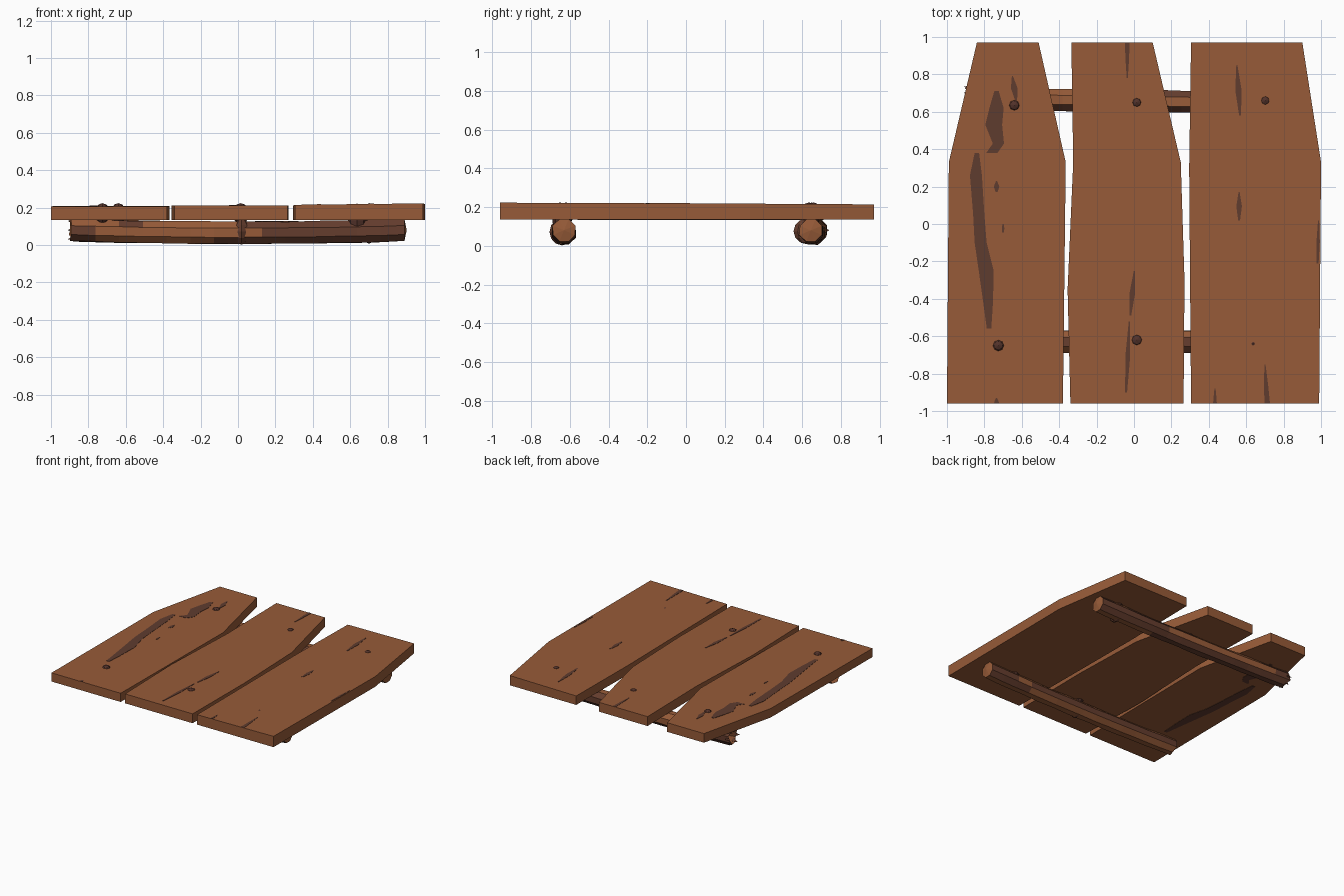
import bpy, bmesh, math, random
from mathutils import Vector

random.seed(7)
cube = bpy.data.objects.get("Cube")
if cube:
    bpy.data.objects.remove(cube)


def material(name, rgb):
    m = bpy.data.materials.new(name)
    m.use_nodes = True
    m.diffuse_color = (*rgb, 1)
    m.node_tree.nodes["Principled BSDF"].inputs["Base Color"].default_value = (*rgb, 1)
    return m


WOOD = material("warm wood", (0.31, 0.105, 0.04))
STAIN = material("dark stained wood", (0.115, 0.045, 0.028))
BARK = material("dark bark", (0.13, 0.047, 0.027))
IRON = material("rusty nail", (0.085, 0.032, 0.023))


def finish(name, bm, *mats):
    bmesh.ops.recalc_face_normals(bm, faces=bm.faces[:])
    mesh = bpy.data.meshes.new(name)
    bm.to_mesh(mesh)
    bm.free()
    for m in mats:
        mesh.materials.append(m)
    ob = bpy.data.objects.new(name, mesh)
    bpy.context.collection.objects.link(ob)
    return ob


def slab(name, outline, bottom, top, mat):
    """Prism between two height functions of x and y."""
    bm = bmesh.new()
    low = [bm.verts.new((x, y, bottom(x, y))) for x, y in outline]
    high = [bm.verts.new((x, y, top(x, y))) for x, y in outline]
    bm.faces.new(low[::-1])
    bm.faces.new(high)
    n = len(outline)
    for i in range(n):
        j = (i + 1) % n
        bm.faces.new((low[i], low[j], high[j], high[i]))
    return finish(name, bm, mat)


UNDER = 0.135
tops = {
    "left": lambda x, y: 0.215 + 0.011 * (x - 0.3) - 0.004 * (y + 0.96),
    "middle": lambda x, y: 0.211,
    "right": lambda x, y: 0.207 + 0.002 * y,
}

# Planks
planks = {
    "right": [(-1, -.96), (-.38, -.96), (-.365, .33), (-.51, .97), (-.84, .97), (-.99, .33)],
    "middle": [(-.34, -.96), (.265, -.96), (.27, -.3), (.25, .33), (.1, .97),
               (-.335, .97), (-.325, .33), (-.355, -.35)],
    "left": [(.305, -.96), (.99, -.96), (1, .33), (.9, .97), (.305, .97), (.295, .3)],
}
for side, outline in planks.items():
    slab(side + "_plank", outline, lambda x, y: UNDER, tops[side], WOOD)


# Stains: thin plates along a spine of (x, y, half width)
def stain(name, side, spine, under=False):
    outline = [(x + w, y) for x, y, w in spine] + [(x - w, y) for x, y, w in reversed(spine)]
    top = tops[side]
    if under:
        slab(name, outline, lambda x, y: UNDER - .002, lambda x, y: UNDER + .001, STAIN)
    else:
        slab(name, outline, lambda x, y: top(x, y) - .002, lambda x, y: top(x, y) + .002, STAIN)


long_stain = [(-.84, .38, .012), (-.845, .26, .032), (-.83, .05, .03), (-.82, -.1, .032),
              (-.79, -.25, .04), (-.78, -.42, .026), (-.775, -.56, .012)]
short_stain = [(-.735, .71, .012), (-.735, .62, .038), (-.75, .53, .045), (-.725, .43, .03),
               (-.76, .38, .03)]
for under in (False, True):
    suffix = "_under" if under else ""
    stain("long_stain" + suffix, "right", long_stain, under)
    stain("short_stain" + suffix, "right", short_stain, under)


def crack(side, x0, y0, x1, y1, w, open_end=False):
    """A spindle, or a wedge that is widest at its second end."""
    xm, ym = (x0 + x1) / 2, (y0 + y1) / 2
    stain(side + "_crack", side, [(x0, y0, .003), (xm, ym, w * (.7 if open_end else 1)),
                                  (x1, y1, w if open_end else .005)])


crack("right", -.65, .79, -.63, .66, .018)
crack("right", -.735, .23, -.735, .17, .015)
crack("right", -.7, 0, -.7, -.045, .007)
crack("right", -.735, -.93, -.735, -.96, .014, True)
crack("middle", -.036, .78, -.036, .969, .013, True)
crack("middle", .002, -.25, -.02, -.49, .015)
crack("middle", -.025, -.52, -.042, -.9, .013)
crack("left", .55, .85, .567, .58, .017)
crack("left", .562, .17, .562, .02, .015)
crack("left", .7, -.75, .712, -.959, .015, True)
crack("left", .433, -.88, .433, -.959, .01, True)
crack("left", .987, .02, .982, -.21, .009)


# Nails and knots
def ball(name, centre, size, mat):
    bm = bmesh.new()
    bmesh.ops.create_uvsphere(bm, u_segments=8, v_segments=6, radius=1)
    for v in bm.verts:
        v.co = Vector(c + s * k for c, s, k in zip(centre, size, v.co))
    return finish(name, bm, mat)


for x, y, r in [(-.725, -.65, .042), (.015, -.62, .045), (-.64, .635, .042),
                (.015, .65, .038), (.702, .66, .038)]:
    ball("nail", (x, y, .168), (r, r, .056), IRON)
ball("sunken_nail", (.637, -.64, .13), (.05, .05, .092), IRON)
ball("back_knot", (.7, .63, .075), (.035, .075, .068), BARK)
ball("front_knot", (.02, -.64, .072), (.045, .065, .07), BARK)


# Logs: bowed eight-sided rods with peeled patches and broken ends
def log(name, y_left, y_right, jag):
    bm = bmesh.new()
    sides, steps = 8, 14
    rings = []
    for i in range(steps + 1):
        t = i / steps
        x = -.89 + 1.78 * t
        y = y_right + (y_left - y_right) * t
        z = .066 + .014 * (2 * t - 1) ** 2
        ring = []
        for k in range(sides):
            a = math.tau * (k + .5) / sides
            r = .064 + random.uniform(-.003, .003)
            dx = random.uniform(-jag, jag) if i == 0 else 0
            ring.append(bm.verts.new((x + dx, y + r * math.cos(a), z + r * math.sin(a))))
        rings.append(ring)
    peeled = [False] * sides
    for a, b in zip(rings, rings[1:]):
        for k in range(sides):
            if random.random() < .35:
                peeled[k] = random.random() < .4
            j = (k + 1) % sides
            f = bm.faces.new((a[k], a[j], b[j], b[k]))
            f.material_index = 0 if peeled[k] else 1
    # Hollowed broken end and raised core at the cut end
    for ring, depth in ((rings[0], .05), (rings[-1], .012)):
        mid = sum((v.co for v in ring), Vector()) / sides
        tip = bm.verts.new(mid + Vector((depth, 0, 0)))
        for k in range(sides):
            bm.faces.new((ring[k], ring[(k + 1) % sides], tip))
    finish(name, bm, WOOD, BARK)


log("front_log", -.63, -.63, .012)
log("back_log", .645, .67, .02)

# Splinters on the broken end of the back log
for k in range(6):
    a = math.tau * k / 6
    c = Vector((-.87, .67 + .05 * math.cos(a), .08 + .045 * math.sin(a)))
    bm = bmesh.new()
    base = [bm.verts.new(c + Vector((0, .02 * math.cos(b), .02 * math.sin(b))))
            for b in (a, a + 2.1, a + 4.2)]
    tip = bm.verts.new(c + Vector((-.04, .015 * math.cos(a), .012 * math.sin(a))))
    bm.faces.new(base)
    for i in range(3):
        bm.faces.new((base[i], base[(i + 1) % 3], tip))
    finish("splinter", bm, BARK)
